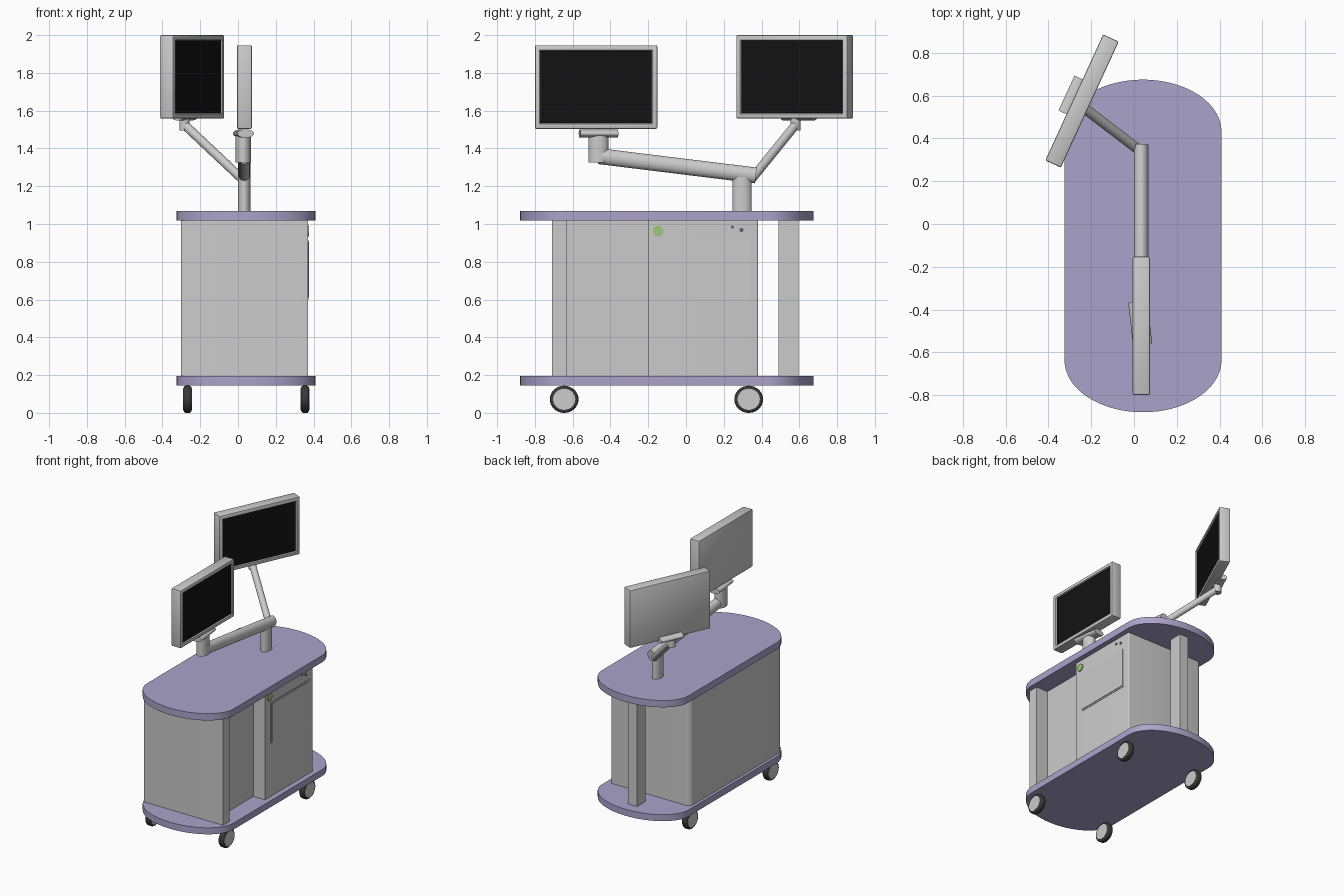
import bpy, bmesh, math
from mathutils import Vector, Matrix

if "Cube" in bpy.data.objects:
    bpy.data.objects.remove(bpy.data.objects["Cube"])


def material(name, rgb):
    m = bpy.data.materials.new(name)
    m.diffuse_color = (*rgb, 1)
    m.use_nodes = True
    m.node_tree.nodes["Principled BSDF"].inputs["Base Color"].default_value = m.diffuse_color
    return m


PURPLE = material("purple", (0.41, 0.37, 0.60))
BLACK = material("black", (0.006, 0.006, 0.006))
RUBBER = material("rubber", (0.04, 0.04, 0.04))
DARK = material("dark_grey", (0.12, 0.12, 0.14))
GREEN = material("green", (0.34, 0.58, 0.20))
GREY = material("grey", (0.8, 0.8, 0.8))


def finish(name, bm, mats=(), smooth=False):
    bmesh.ops.recalc_face_normals(bm, faces=bm.faces)
    me = bpy.data.meshes.new(name)
    bm.to_mesh(me)
    bm.free()
    ob = bpy.data.objects.new(name, me)
    bpy.context.collection.objects.link(ob)
    for m in mats:
        me.materials.append(m)
    if smooth:
        bpy.ops.object.select_all(action='DESELECT')
        ob.select_set(True)
        bpy.context.view_layer.objects.active = ob
        bpy.ops.object.shade_smooth_by_angle(angle=math.radians(35))
    return ob


def box(name, lo, hi, mats=()):
    bm = bmesh.new()
    bmesh.ops.create_cube(bm, size=1)
    for v in bm.verts:
        v.co = [(a + b) / 2 + c * (b - a) for a, b, c in zip(lo, hi, v.co)]
    return finish(name, bm, mats)


def prism(pts, z0, z1):
    bm = bmesh.new()
    f = bm.faces.new([bm.verts.new((x, y, z0)) for x, y in pts])
    ext = bmesh.ops.extrude_face_region(bm, geom=[f])
    for v in ext["geom"]:
        if isinstance(v, bmesh.types.BMVert):
            v.co.z = z1
    return bm


def rod(name, p, q, rx, ry, mats=(), bevel=0, seg=28):
    """Elliptical cylinder from p to q; rx is measured near world x (y for x-axis rods)."""
    p, q = Vector(p), Vector(q)
    z = (q - p).normalized()
    ref = Vector((1, 0, 0)) if abs(z.x) < 0.9 else Vector((0, 1, 0))
    x = (ref - z * ref.dot(z)).normalized()
    y = z.cross(x)
    bm = bmesh.new()
    bmesh.ops.create_cone(bm, cap_ends=True, segments=seg, radius1=1, radius2=1, depth=(q - p).length)
    bmesh.ops.scale(bm, vec=(rx, ry, 1), verts=bm.verts)
    if bevel:
        rims = [e for e in bm.edges if abs(e.verts[0].co.z - e.verts[1].co.z) < 1e-6]
        bmesh.ops.bevel(bm, geom=rims, offset=bevel, segments=3, profile=0.5, affect='EDGES')
    rot = Matrix((x, y, z)).transposed().to_4x4()
    bmesh.ops.transform(bm, matrix=Matrix.Translation((p + q) / 2) @ rot, verts=bm.verts)
    return finish(name, bm, mats, smooth=True)


def monitor(name, centre, angle):
    bm = bmesh.new()
    bmesh.ops.create_cube(bm, size=1)
    bmesh.ops.scale(bm, vec=(0.08, 0.648, 0.442), verts=bm.verts)
    bmesh.ops.bevel(bm, geom=bm.edges[:], offset=0.007, segments=2, profile=0.5, affect='EDGES')
    face = max(bm.faces, key=lambda f: f.calc_center_median().x)
    bmesh.ops.inset_region(bm, faces=[face], thickness=0.026)
    bmesh.ops.inset_region(bm, faces=[face], thickness=0.006, depth=-0.008)
    face.material_index = 1
    ob = finish(name, bm, (GREY, BLACK), smooth=True)
    ob.location = centre
    ob.rotation_euler.z = angle
    return ob


# Lower shelf and worktop with elliptical ends
CX, A, B = 0.042, 0.367, 0.243
outline = []
for cy, start in ((0.432, 0), (-0.637, math.pi)):
    for i in range(33):
        t = start + math.pi * i / 32
        outline.append((CX + A * math.cos(t), cy + B * math.sin(t)))
for name, z0, z1 in (("lower_shelf", 0.145, 0.195), ("worktop", 1.018, 1.07)):
    finish(name, prism(outline, z0, z1), (PURPLE,), smooth=True)

# Cabinet with a recess on the right side and a rounded rear left corner
L, R, D = -0.303, 0.37, 0.27
plan = [(L, 0.382), (L, -0.71), (R, -0.71), (R, -0.63), (D, -0.63), (D, -0.2), (R, -0.2), (R, 0.382)]
bm = prism(plan, 0.19, 1.02)
for offset, pick in ((0.04, (0,)), (0.008, (1, 7))):
    edges = [e for e in bm.edges if abs(e.verts[0].co.z - e.verts[1].co.z) > 0.5
             and any((e.verts[0].co.xy - Vector(plan[i])).length < 1e-4 for i in pick)]
    bmesh.ops.bevel(bm, geom=edges, offset=offset, segments=5, profile=0.5, affect='EDGES')
finish("cabinet", bm, smooth=True)

# Drawer front, buttons and rear post
box("drawer_frame", (0.36, -0.132, 0.60), (0.373, 0.338, 0.915))
box("drawer_front", (0.36, -0.122, 0.61), (0.377, 0.322, 0.905))
rod("power_button", (0.36, -0.148, 0.963), (0.376, -0.148, 0.963), 0.028, 0.028, (GREEN,))
rod("indicator_small", (0.36, 0.246, 0.984), (0.374, 0.246, 0.984), 0.008, 0.008, (DARK,), seg=16)
rod("indicator_large", (0.36, 0.294, 0.968), (0.374, 0.294, 0.968), 0.011, 0.011, (DARK,), seg=16)
box("rear_post", (0.0, 0.49, 0.19), (0.075, 0.595, 1.02))

# Wheels
for side, x in (("left", -0.267), ("right", 0.355)):
    for end, y in (("front", -0.645), ("rear", 0.332)):
        rod(f"{end}_{side}_tyre", (x - 0.021, y, 0.072), (x + 0.021, y, 0.072),
            0.076, 0.072, (RUBBER,), bevel=0.012, seg=32)
        rod(f"{end}_{side}_hub", (x - 0.023, y, 0.072), (x + 0.023, y, 0.072), 0.059, 0.056)

# Column and the long arm to the front monitor
rod("column", (0.033, 0.297, 1.06), (0.033, 0.297, 1.25), 0.034, 0.051)
rod("front_arm", (0.033, -0.46, 1.359), (0.033, 0.37, 1.257), 0.034, 0.042)
rod("front_arm_joint", (0.028, -0.463, 1.325), (0.028, -0.463, 1.48), 0.04, 0.053)
rod("front_monitor_mount", (0.018, -0.363, 1.479), (0.04, -0.563, 1.479), 0.045, 0.022)
monitor("front_monitor", (0.034, -0.476, 1.725), 0)

# Thin arm to the rear monitor, which is turned about the vertical
rod("rear_arm", (0.025, 0.345, 1.235), (-0.283, 0.58, 1.525), 0.024, 0.024)
rod("rear_arm_joint", (-0.284, 0.58, 1.495), (-0.284, 0.58, 1.565), 0.027, 0.027)
turn = math.radians(-24.7)
along = Vector((-math.sin(turn), math.cos(turn), 0)) * 0.09
mid = Vector((-0.283, 0.597, 1.568))
rod("rear_monitor_mount", mid - along, mid + along, 0.036, 0.02)
monitor("rear_monitor", (-0.243, 0.575, 1.779), turn)
